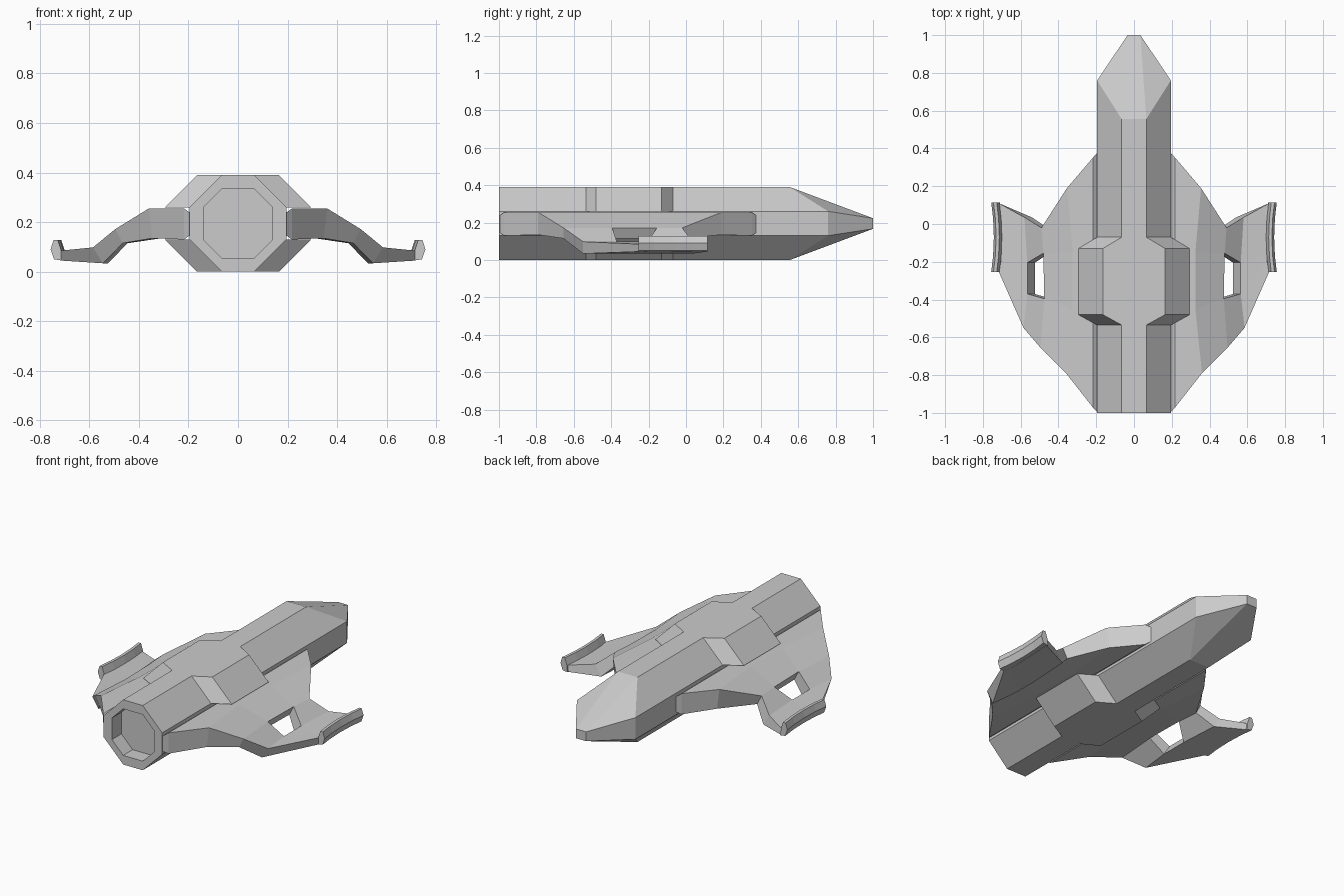
import bpy, bmesh

if "Cube" in bpy.data.objects:
    bpy.data.objects.remove(bpy.data.objects["Cube"])

ZC = 0.195  # height of the hull axis


def finish(name, bm, mirror=True):
    bmesh.ops.remove_doubles(bm, verts=bm.verts, dist=1e-5)
    bmesh.ops.recalc_face_normals(bm, faces=bm.faces)
    mesh = bpy.data.meshes.new(name)
    bm.to_mesh(mesh)
    bm.free()
    ob = bpy.data.objects.new(name, mesh)
    bpy.context.collection.objects.link(ob)
    if mirror:
        ob.modifiers.new("Mirror", 'MIRROR').use_mirror_merge = False
    return ob


def loft(name, sections, mirror=True):
    """Skin closed sections of equal point count and cap both ends."""
    bm = bmesh.new()
    rings = [[bm.verts.new(p) for p in s] for s in sections]
    n = len(rings[0])
    for a, b in zip(rings, rings[1:]):
        for i in range(n):
            j = (i + 1) % n
            bm.faces.new((a[i], a[j], b[j], b[i]))
    bm.faces.new(rings[0])
    bm.faces.new(rings[-1])
    return finish(name, bm, mirror)


def octagon(w, f, y_flat, y_side):
    pts = [(w, f), (f, w), (-f, w), (-w, f), (-w, -f), (-f, -w), (f, -w), (w, -f)]
    return [(x, y_flat if abs(z) == w else y_side, ZC + z) for x, z in pts]


# Hull: recessed engine end, octagonal body, tapered nose
tip = [(0.034 if x > 0 else -0.034, 1.0, ZC + (0.028 if z > ZC else -0.028))
       for x, y, z in octagon(0.195, 0.065, 1, 1)]
loft("hull", [octagon(0.14, 0.065, -0.91, -0.91), octagon(0.14, 0.065, -1, -1),
              octagon(0.195, 0.065, -1, -1), octagon(0.195, 0.065, 0.555, 0.76),
              tip], mirror=False)

# Shoulder blocks: sloped panels pushed outwards, above and below the wing
for name, s in (("upper_shoulder", 1), ("lower_shoulder", -1)):
    sections = []
    for y, dx in ((-0.535, 0.0), (-0.48, 0.1), (-0.13, 0.1), (-0.07, 0.0)):
        sections.append([(0.03, y, ZC + s * 0.195), (0.065 + dx, y, ZC + s * 0.195),
                         (0.195 + dx, y, ZC + s * 0.065), (0.16, y, ZC + s * 0.065)])
    loft(name, sections)

# Wing stations from root to tip:
# y positions (leading, hole front, hole rear, trailing), top x per point, top z, bottom x shift, bottom z
STATIONS = [
    ((0.38, -0.12, -0.45, -1.0), (0.19, 0.19, 0.19, 0.19), 0.235, 0.0, 0.15),
    ((0.352, -0.12, -0.45, -0.972), (0.217, 0.217, 0.217, 0.217), 0.255, 0.0, 0.13),
    ((0.19, -0.15, -0.45, -0.79), (0.355, 0.325, 0.325, 0.36), 0.255, -0.015, 0.135),
    ((-0.02, -0.155, -0.395, -0.655), (0.49, 0.48, 0.475, 0.495), 0.172, -0.03, 0.115),
    ((0.035, -0.205, -0.37, -0.55), (0.58, 0.565, 0.565, 0.585), 0.098, -0.04, 0.034),
    ((0.11, -0.15, -0.20, -0.255), (0.715, 0.705, 0.705, 0.715), 0.085, 0.0, 0.045),
]
HOLE = (3, 1)

bm = bmesh.new()
top = [[bm.verts.new((x, y, zt)) for y, x in zip(ys, xs)] for ys, xs, zt, dx, zb in STATIONS]
low = [[bm.verts.new((x + dx, y, zb)) for y, x in zip(ys, xs)] for ys, xs, zt, dx, zb in STATIONS]
cells = [(i, j) for i in range(len(STATIONS) - 1) for j in range(3) if (i, j) != HOLE]
edge_count = {}
for i, j in cells:
    ring = [(i, j), (i + 1, j), (i + 1, j + 1), (i, j + 1)]
    for grid in (top, low):
        bm.faces.new([grid[a][b] for a, b in ring])
    for k in range(4):
        key = tuple(sorted((ring[k], ring[(k + 1) % 4])))
        edge_count[key] = edge_count.get(key, 0) + 1
# Close the rim and the hole with walls
for ((a, b), (c, d)), count in edge_count.items():
    if count == 1:
        bm.faces.new((top[a][b], top[c][d], low[c][d], low[a][b]))
finish("wing", bm)

# Wing tip fin: hooked profile swept along a slightly bowed path
PROFILE = [(0.71, 0.045), (0.742, 0.05), (0.756, 0.09), (0.744, 0.128), (0.727, 0.128), (0.713, 0.085)]
loft("wing_tip_fin", [[(x + dx, y, z) for x, z in PROFILE] for y, dx in
                      ((-0.255, 0.0), (-0.17, -0.01), (-0.07, -0.014), (0.03, -0.01), (0.115, 0.0))])
